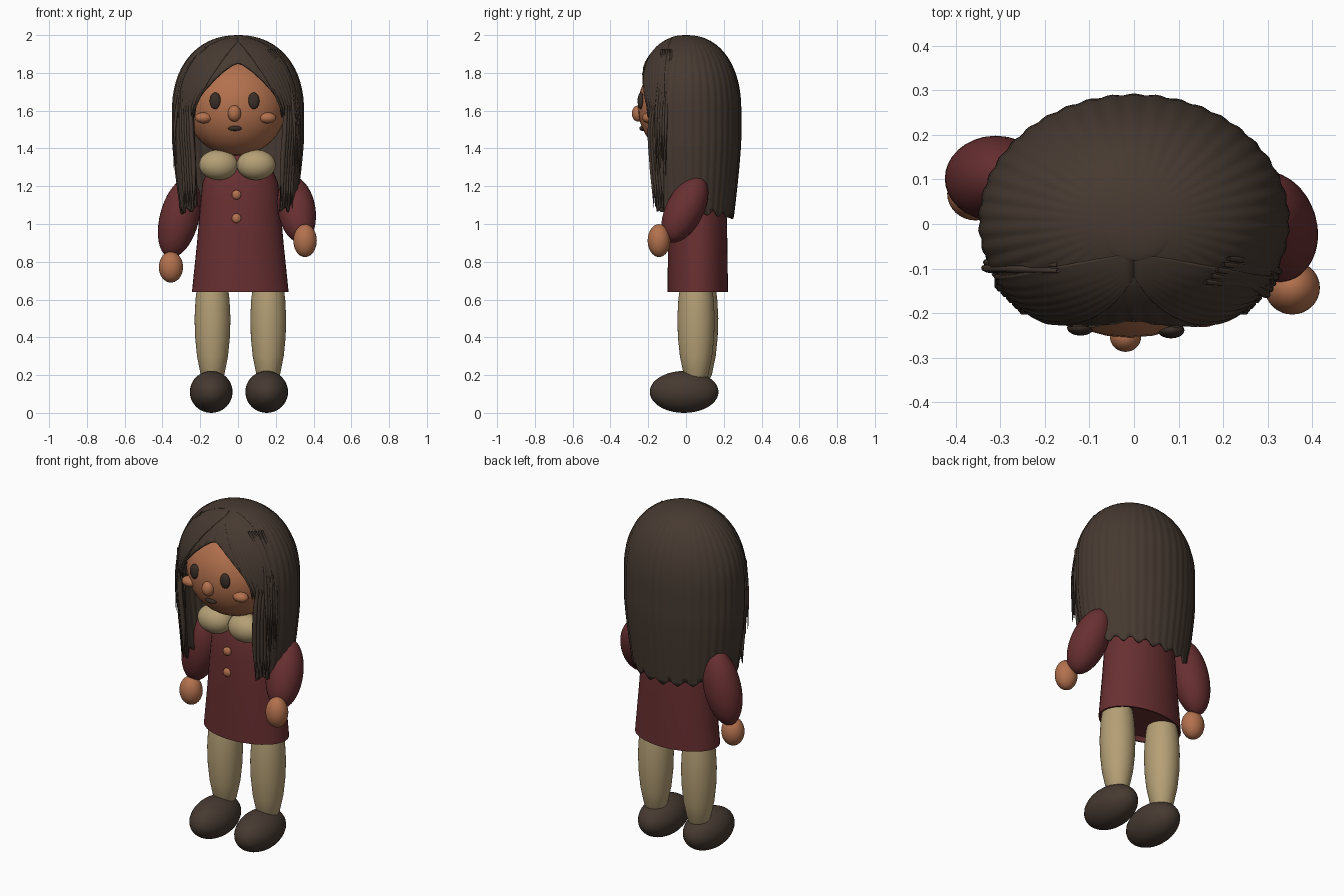
import bpy, bmesh, math, random
from mathutils import Vector

random.seed(4)
cube = bpy.data.objects.get("Cube")
if cube:
    bpy.data.objects.remove(cube, do_unlink=True)


def material(name, rgb):
    m = bpy.data.materials.new(name)
    m.use_nodes = True
    m.diffuse_color = (*rgb, 1)
    m.node_tree.nodes["Principled BSDF"].inputs["Base Color"].default_value = (*rgb, 1)
    return m


HAIR = material("dark brown", (0.062, 0.042, 0.031))
RED = material("deep red", (0.14, 0.029, 0.031))
TAN = material("tan cloth", (0.46, 0.35, 0.18))
SKIN = material("warm skin", (0.45, 0.165, 0.075))
EYE = material("eye brown", (0.042, 0.028, 0.021))


def finish(name, bm, mat, thickness=0):
    bmesh.ops.remove_doubles(bm, verts=bm.verts, dist=0.0004)
    bmesh.ops.recalc_face_normals(bm, faces=bm.faces)
    mesh = bpy.data.meshes.new(name)
    bm.to_mesh(mesh)
    bm.free()
    mesh.materials.append(mat)
    ob = bpy.data.objects.new(name, mesh)
    bpy.context.collection.objects.link(ob)
    bpy.context.view_layer.objects.active = ob
    ob.select_set(True)
    bpy.ops.object.shade_smooth_by_angle(angle=math.radians(45))
    ob.select_set(False)
    if thickness:
        solid = ob.modifiers.new("thickness", "SOLIDIFY")
        solid.thickness = thickness
        solid.offset = 0
    return ob


def ball(name, loc, radii, mat, axis=None):
    bm = bmesh.new()
    bmesh.ops.create_uvsphere(bm, u_segments=32, v_segments=20, radius=1)
    bmesh.ops.scale(bm, vec=radii, verts=bm.verts)
    ob = finish(name, bm, mat)
    ob.location = loc
    if axis:
        ob.rotation_euler = Vector(axis).to_track_quat("Z", "Y").to_euler()
    return ob


def grid(rows, closed=False):
    bm = bmesh.new()
    vs = [[bm.verts.new(p) for p in row] for row in rows]
    for a, b in zip(vs, vs[1:]):
        n = len(a)
        for i in range(n if closed else n - 1):
            j = (i + 1) % n
            bm.faces.new((a[i], a[j], b[j], b[i]))
    return bm


def lathe(name, centre, profile, mat, sides=40):
    cx, cy = centre
    rows = [[(cx + rx * math.cos(k * math.tau / sides), cy + ry * math.sin(k * math.tau / sides), z)
             for k in range(sides)] for z, rx, ry in profile]
    return finish(name, grid(rows, True), mat)


# Dress with a recessed underside
lathe("dress", (0.012, 0.062), [
    (0.67, 0, 0), (0.665, 0.23, 0.14), (0.64, 0.245, 0.152), (0.64, 0.255, 0.16), (0.66, 0.254, 0.16),
    (0.9, 0.229, 0.157), (1.1, 0.212, 0.152), (1.22, 0.2, 0.14), (1.3, 0.165, 0.115),
    (1.37, 0.09, 0.08), (1.4, 0, 0)], RED)

# Legs and shoes
for side, x, y in (("left", 0.16, 0.053), ("right", -0.135, 0.072)):
    leg = [(0.16, 0.04), (0.2, 0.062), (0.3, 0.082), (0.4, 0.092), (0.5, 0.095),
           (0.6, 0.09), (0.68, 0.08), (0.7, 0)]
    lathe(side + "_leg", (x, y), [(z, r, r * 1.04) for z, r in leg], TAN)
    ball(side + "_shoe", (0.152 if x > 0 else -0.142, -0.01, 0.111), (0.113, 0.182, 0.111), HAIR)

# Sleeves and hands
ball("left_sleeve", (0.31, -0.006, 1.077), (0.1, 0.1, 0.192), RED, (0.15, -0.45, -0.88))
ball("right_sleeve", (-0.31, 0.102, 1.033), (0.096, 0.104, 0.216), RED, (0.25, 0, 0.97))
ball("left_hand", (0.355, -0.143, 0.912), (0.062, 0.06, 0.087), SKIN)
ball("right_hand", (-0.355, 0.068, 0.772), (0.064, 0.06, 0.082), SKIN)

# Collar and buttons
for side, s in (("left", 1), ("right", -1)):
    ball(side + "_collar", (-0.004 + s * 0.1, -0.065, 1.313), (0.103, 0.078, 0.08), TAN)
for i, z in enumerate((1.155, 1.03)):
    ball("button_%d" % (i + 1), (-0.008, -0.09, z), (0.025, 0.016, 0.025), SKIN)

# Head and face
HC, HR = Vector((-0.01, -0.025, 1.62)), Vector((0.265, 0.23, 0.258))
ball("head", HC, HR, SKIN)


def on_face(name, x, z, radii, mat, sink=0.0):
    d = 1 - ((x - HC.x) / HR.x) ** 2 - ((z - HC.z) / HR.z) ** 2
    ball(name, (x, HC.y - HR.y * math.sqrt(d) + sink, z), radii, mat)


on_face("nose", -0.019, 1.585, (0.035, 0.034, 0.043), SKIN)
on_face("mouth", -0.016, 1.506, (0.036, 0.016, 0.013), EYE)
for side, ex, cx in (("left", 0.083, 0.155), ("right", -0.12, -0.182)):
    on_face(side + "_eye", ex, 1.652, (0.03, 0.018, 0.044), EYE)
    on_face(side + "_cheek", cx, 1.562, (0.046, 0.034, 0.029), SKIN)

# Hair: one ridged shell, cut high over the face and long elsewhere
RX, RF, RB, CY = 0.342, 0.268, 0.28, 0.005
TOP, MID = 1.994, 1.6
OPEN = math.radians(46)


def spread(z):
    if z >= MID:
        u = min(1, (z - MID) / (TOP - MID))
        return max(0, 1 - u ** 2.2) ** (1 / 2.2)
    return 1 - 0.13 * (max(0, 1.45 - z) / 0.39) ** 1.3


def hem(a):
    front = abs(a)
    if front < OPEN:
        return 1.85 - 0.25 * (front / OPEN) ** 1.5
    return 1.08 - 0.04 * (front - OPEN) / (math.pi - OPEN) + 0.014 * math.sin(a * 21)


def shell_point(a, z):
    z = max(z, hem(a))
    r = spread(z) * (1 + 0.007 * math.cos(a * 42) * (z < 1.97))
    y = -math.cos(a)
    return (RX * r * math.sin(a), CY + r * y * (RB if y > 0 else RF), z)


heights = [MID + (TOP - MID) * math.cos(math.pi / 2 * i / 16) for i in range(16)]
heights += [MID - 0.58 * i / 16 for i in range(17)]
angles = [-math.pi + math.tau * i / 180 for i in range(180)]
bm = grid([[shell_point(a, z) for a in angles] for z in heights], True)
bmesh.ops.dissolve_degenerate(bm, edges=bm.edges, dist=0.0003)
finish("long_hair", bm, HAIR, 0.012)
ball("crown", (0.002, 0, 1.978), (0.1, 0.088, 0.022), HAIR)


# Swept bangs, fanned out from the parting
def bezier(pts, t):
    k = ((1 - t) ** 3, 3 * t * (1 - t) ** 2, 3 * t * t * (1 - t), t ** 3)
    return Vector((sum(w * p[0] for w, p in zip(k, pts)), sum(w * p[1] for w, p in zip(k, pts))))


INNER = [(0, 1.965), (0.08, 1.87), (0.18, 1.74), (0.23, 1.6)]
OUTER = [(0, 1.985), (0.16, 1.98), (0.3, 1.86), (0.312, 1.6)]
for side, s in (("left", 1), ("right", -1)):
    rows = []
    for i in range(41):
        v = i / 40
        jag = 0.07 * abs((v * 7) % 1 - 0.5)
        row = []
        for j in range(21):
            t = j / 20
            p = bezier(INNER, t).lerp(bezier(OUTER, t), v)
            depth = math.sqrt(max(0.01, spread(p.y) ** 2 - (p.x / RX) ** 2))
            lift = 1.025 + 0.01 * math.cos(v * 14 * math.pi) * t
            z = p.y - (jag if j == 20 else 0)
            row.append((s * p.x * 1.01, CY - RF * depth * lift, z))
        rows.append(row)
    finish(side + "_bangs", grid(rows), HAIR, 0.012)


# Loose tapered strands at the sides
def strand(name, pts, radius):
    cu = bpy.data.curves.new(name, "CURVE")
    cu.dimensions = "3D"
    cu.bevel_depth = radius
    cu.bevel_resolution = 2
    cu.resolution_u = 8
    sp = cu.splines.new("BEZIER")
    sp.bezier_points.add(len(pts) - 1)
    for i, (bp, p) in enumerate(zip(sp.bezier_points, pts)):
        bp.co = p
        bp.handle_left_type = bp.handle_right_type = "AUTO"
        bp.radius = (0.5, 1, 1, 0.1)[i]
    cu.materials.append(HAIR)
    bpy.context.collection.objects.link(bpy.data.objects.new(name, cu))


for i in range(5):
    f, drop = i * 0.013, random.uniform(0, 0.12)
    strand("right_wisp_%d" % i, [(-0.17, -0.105 + f, 1.935), (-0.265, -0.1 + f, 1.82),
                                 (-0.325 + f / 4, -0.1 + f, 1.6), (-0.34 + f / 2, -0.095 + f, 1.27 + drop)], 0.01)
    strand("left_wisp_%d" % i, [(0.16 + f, -0.13 + f, 1.925), (0.25 + f / 2, -0.135 + f, 1.8),
                                (0.292 + f / 2, -0.155 + f, 1.6), (0.3 + f / 2, -0.16 + f, 1.25 + drop)], 0.01)
    # Front locks hanging beside the face
    for side, s in (("left", 1), ("right", -1)):
        x = 0.235 + f
        strand("%s_lock_%d" % (side, i), [(s * (x + 0.02), -0.17 + f, 1.7), (s * (x + 0.012), -0.19 + f, 1.5),
                                          (s * x, -0.18 + f, 1.3), (s * x, -0.17 + f, 1.08 + drop / 4)], 0.014)
